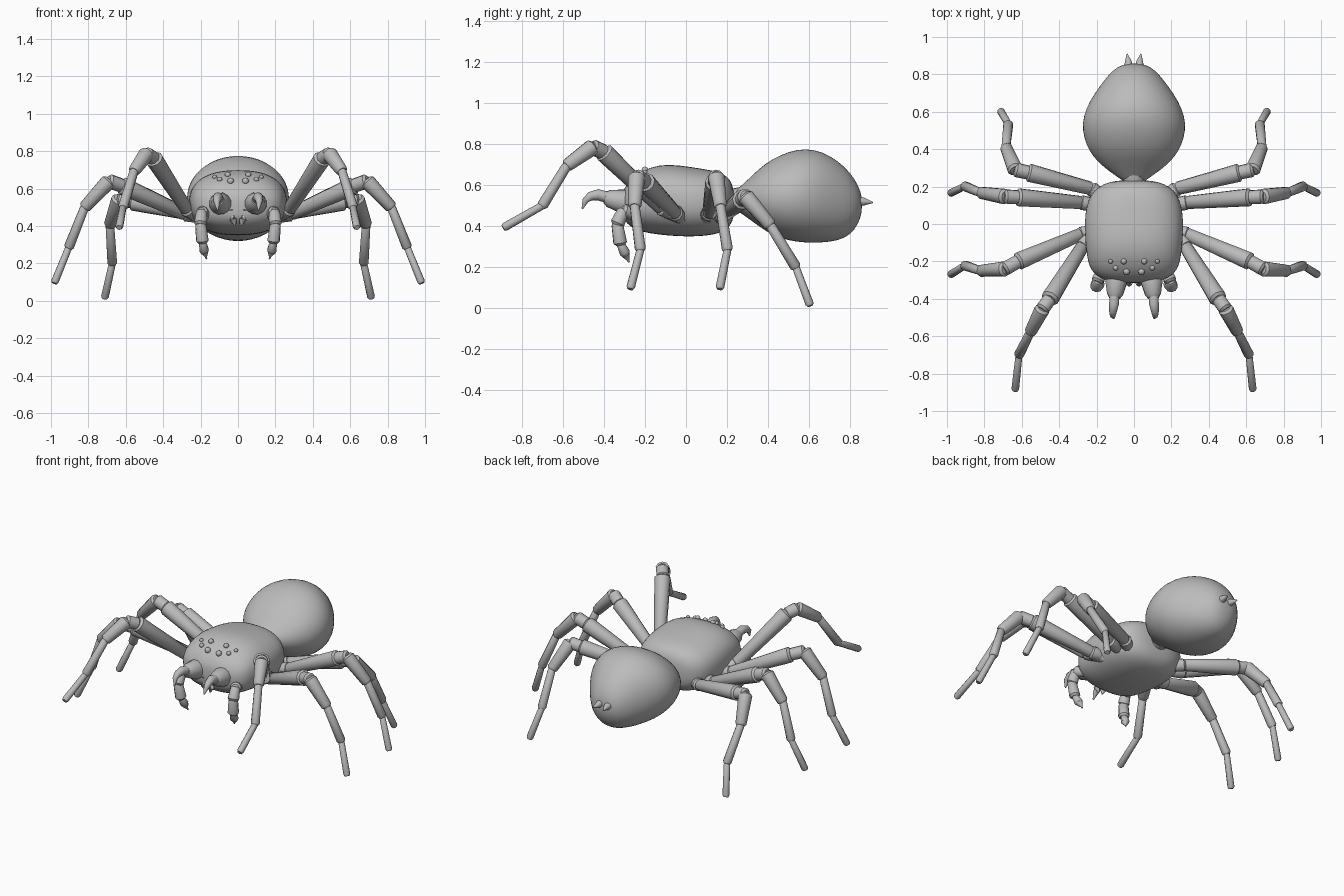
import bpy, bmesh, math
from mathutils import Vector
from mathutils.bvhtree import BVHTree

if "Cube" in bpy.data.objects:
    bpy.data.objects.remove(bpy.data.objects["Cube"])

grey = bpy.data.materials.new("plain grey")
grey.diffuse_color = (0.5, 0.5, 0.5, 1)
grey.use_nodes = True
grey.node_tree.nodes["Principled BSDF"].inputs["Base Color"].default_value = grey.diffuse_color


def finish(bm, name, mirror=False, subsurf=0, angle=40):
    bmesh.ops.recalc_face_normals(bm, faces=bm.faces)
    me = bpy.data.meshes.new(name)
    bm.to_mesh(me)
    ob = bpy.data.objects.new(name, me)
    bpy.context.collection.objects.link(ob)
    me.materials.append(grey)
    if mirror:
        ob.modifiers.new("mirror", 'MIRROR').use_mirror_merge = False
    if subsurf:
        s = ob.modifiers.new("smooth", 'SUBSURF')
        s.levels = s.render_levels = subsurf
    bpy.ops.object.select_all(action='DESELECT')
    ob.select_set(True)
    bpy.context.view_layer.objects.active = ob
    bpy.ops.object.shade_smooth_by_angle(angle=math.radians(angle))
    return ob


def skin(bm, rings):
    n = len(rings[0])
    vs = [[bm.verts.new(p) for p in r] for r in rings]
    for a, b in zip(vs, vs[1:]):
        for i in range(n):
            j = (i + 1) % n
            bm.faces.new((a[i], a[j], b[j], b[i]))
    bm.faces.new(vs[0])
    bm.faces.new(vs[-1])


def spow(v, e):
    return math.copysign(abs(v) ** e, v)


def body_loft(stations, power, n=32):
    # each station: y, half width, top z, bottom z
    bm = bmesh.new()
    rings = []
    for y, w, top, bot in stations:
        c, h = (top + bot) / 2, (top - bot) / 2
        rings.append([(w * spow(math.cos(a), 2 / power), y,
                       c + h * spow(math.sin(a), 2 / power))
                      for a in (2 * math.pi * i / n for i in range(n))])
    skin(bm, rings)
    return bm


def tube(bm, pts, radii, n=10):
    pts = [Vector(p) for p in pts]
    rings = []
    for i, (p, r) in enumerate(zip(pts, radii)):
        d = (pts[min(i + 1, len(pts) - 1)] - pts[max(i - 1, 0)]).normalized()
        u = d.cross(Vector((0.3, 0.2, 1))).normalized()
        v = d.cross(u)
        rings.append([p + r * (u * math.cos(a) + v * math.sin(a))
                      for a in (2 * math.pi * k / n for k in range(n))])
    skin(bm, rings)


def limb(name, pts, radii):
    # jointed limb: each segment is a tapered tube with narrowed ends
    bm = bmesh.new()
    for a, b, (r0, r1) in zip(pts, pts[1:], radii):
        a, b = Vector(a), Vector(b)
        e = (b - a).normalized() * 0.012
        tube(bm, [a - e * 0.6, a + e * 0.4, b - e * 0.4, b + e * 0.6],
             [r0 * 0.7, r0, r1, r1 * 0.7])
    return finish(bm, name, mirror=True)


# head and thorax
bm = body_loft([
    (-.315, .08, .54, .46), (-.303, .15, .585, .43), (-.27, .215, .63, .395),
    (-.22, .245, .668, .372), (-.13, .258, .703, .357), (-.03, .265, .697, .349),
    (.06, .262, .683, .349), (.13, .245, .672, .357), (.18, .215, .655, .372),
    (.215, .165, .63, .40), (.235, .09, .58, .44)], 2.4)
tree = BVHTree.FromBMesh(bm)
finish(bm, "head_thorax", subsurf=1, angle=60)

# abdomen
finish(body_loft([
    (.215, .04, .55, .49), (.25, .085, .58, .475), (.30, .16, .625, .44),
    (.36, .22, .685, .395), (.42, .256, .728, .355), (.50, .278, .765, .328),
    (.58, .272, .78, .318), (.66, .237, .766, .318), (.74, .182, .72, .328),
    (.80, .135, .662, .355), (.84, .09, .60, .41), (.858, .04, .54, .47)], 2.05),
    "abdomen", subsurf=1, angle=60)

# waist joining the two
bm = bmesh.new()
tube(bm, [(0, .19, .52), (0, .29, .53)], [.055, .065], 16)
finish(bm, "waist")

# spinnerets
bm = bmesh.new()
tube(bm, [(.03, .82, .52), (.03, .865, .52), (.037, .91, .515)], [.026, .02, .003])
finish(bm, "spinnerets", mirror=True)

# eight eyes set on the head surface
bm = bmesh.new()
for x, y, r in [(.125, -.20, .012), (.055, -.20, .016), (.098, -.235, .014), (.04, -.255, .018)]:
    hit = tree.ray_cast(Vector((x, y, 2)), Vector((0, 0, -1)))[0]
    s = bmesh.ops.create_uvsphere(bm, u_segments=12, v_segments=8, radius=r)
    bmesh.ops.translate(bm, verts=s["verts"], vec=hit)
finish(bm, "eyes", mirror=True)

# jaws and curved fangs
bm = bmesh.new()
tube(bm, [(.095, -.25, .515), (.095, -.31, .52), (.102, -.375, .535), (.104, -.395, .54)],
     [.055, .06, .044, .03], 12)
finish(bm, "jaws", mirror=True)
bm = bmesh.new()
tube(bm, [(.104, -.38, .54), (.107, -.43, .553), (.112, -.465, .546), (.113, -.49, .525),
          (.108, -.505, .485)], [.028, .027, .022, .016, .004])
finish(bm, "fangs", mirror=True)

# small mouthparts under the head
bm = bmesh.new()
tube(bm, [(.035, -.26, .48), (.032, -.30, .47), (.026, -.315, .435), (.014, -.31, .40)],
     [.024, .024, .019, .004])
finish(bm, "mouthparts", mirror=True)

# feelers beside the jaws
limb("feelers", [(.16, -.22, .45), (.195, -.305, .475), (.20, -.335, .41), (.19, -.32, .315),
                 (.18, -.295, .265), (.17, -.28, .23)],
     [(.03, .034), (.03, .035), (.029, .034), (.02, .026), (.022, .006)])

# four pairs of walking legs
leg_radii = [(.036, .04), (.036, .049), (.038, .039), (.042, .033), (.024, .027), (.019, .021)]
legs = {
    "front_legs": [(.2, -.01, .44), (.275, -.12, .49), (.45, -.40, .76), (.49, -.455, .785),
                   (.555, -.58, .695), (.615, -.70, .50), (.635, -.885, .395)],
    "second_legs": [(.2, -.03, .45), (.285, -.055, .465), (.62, -.20, .615), (.69, -.24, .64),
                    (.82, -.25, .50), (.905, -.222, .285), (.98, -.27, .10)],
    "third_legs": [(.2, .10, .45), (.285, .115, .465), (.62, .143, .615), (.69, .147, .64),
                   (.82, .167, .50), (.905, .202, .285), (.98, .165, .10)],
    "rear_legs": [(.16, .14, .45), (.23, .19, .46), (.565, .275, .53), (.635, .29, .545),
                  (.685, .41, .405), (.672, .535, .20), (.712, .603, .018)],
}
for name, pts in legs.items():
    limb(name, pts, leg_radii)
